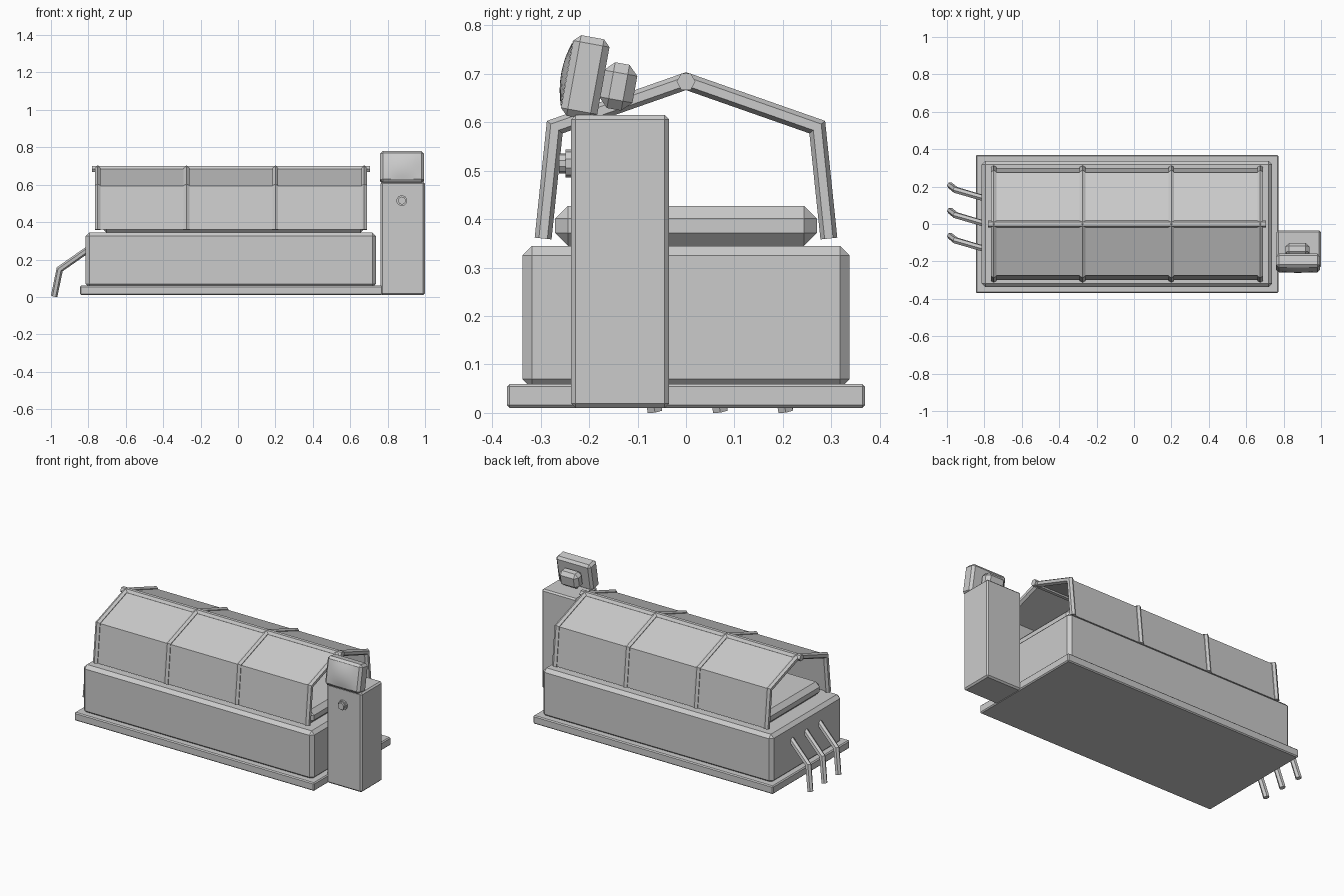
import bpy, bmesh, math
from mathutils import Vector, Matrix

if "Cube" in bpy.data.objects:
    bpy.data.objects.remove(bpy.data.objects["Cube"])


def finish(name, bm):
    bmesh.ops.recalc_face_normals(bm, faces=bm.faces[:])
    mesh = bpy.data.meshes.new(name)
    bm.to_mesh(mesh)
    bm.free()
    obj = bpy.data.objects.new(name, mesh)
    bpy.context.collection.objects.link(obj)
    return obj


def box(name, x, y, z, bevel, tilt=0):
    """Bevelled box from (min, max) ranges, optionally tilted about its centre's x axis."""
    bm = bmesh.new()
    bmesh.ops.create_cube(bm, size=1)
    bmesh.ops.scale(bm, vec=(x[1] - x[0], y[1] - y[0], z[1] - z[0]), verts=bm.verts)
    bmesh.ops.bevel(bm, geom=bm.edges[:], offset=bevel, segments=1, affect='EDGES')
    obj = finish(name, bm)
    obj.location = [sum(r) / 2 for r in (x, y, z)]
    obj.rotation_euler.x = tilt
    return obj


def tube(name, path, radius, normal, sides=6):
    """Mitred straight-segment tube with flat caps."""
    pts = [Vector(p) for p in path]
    bm = bmesh.new()
    rings = []
    for i, p in enumerate(pts):
        d0 = (p - pts[i - 1]).normalized() if i else (pts[1] - p).normalized()
        d1 = (pts[i + 1] - p).normalized() if i < len(pts) - 1 else d0
        t = (d0 + d1).normalized()
        b = t.cross(Vector(normal)).normalized()
        a = b.cross(t)
        b = b / t.dot(d0)
        angles = [2 * math.pi * k / sides for k in range(sides)]
        rings.append([bm.verts.new(p + radius * (b * math.cos(g) + a * math.sin(g)))
                      for g in angles])
    for r, s in zip(rings, rings[1:]):
        for k in range(sides):
            j = (k + 1) % sides
            bm.faces.new((r[k], r[j], s[j], s[k]))
    bm.faces.new(rings[0])
    bm.faces.new(rings[-1])
    return finish(name, bm)


def disc(name, x, y0, y1, z, radius):
    """Short cylinder pointing along y."""
    bm = bmesh.new()
    bmesh.ops.create_cone(bm, cap_ends=True, segments=10, radius1=radius, radius2=radius,
                          depth=abs(y1 - y0), matrix=Matrix.Rotation(math.pi / 2, 4, 'X'))
    obj = finish(name, bm)
    obj.location = (x, (y0 + y1) / 2, z)


# Plinth, bed body and mattress
box("plinth", (-0.845, 0.772), (-0.37, 0.37), (0.01, 0.06), 0.006)
box("bed_body", (-0.815, 0.738), (-0.338, 0.338), (0.05, 0.345), 0.02)
box("mattress", (-0.73, 0.682), (-0.27, 0.27), (0.345, 0.427), 0.026)

# Canopy ribs and ridge bar
arch = [(-0.295, 0.36), (-0.271, 0.59), (0, 0.685), (0.271, 0.59), (0.295, 0.36)]
for i in range(4):
    x = -0.75 + i * 0.475
    tube(f"canopy_rib_{i + 1}", [(x, y, z) for y, z in arch], 0.0175, (1, 0, 0))
tube("ridge_bar", [(-0.78, 0, 0.684), (0.705, 0, 0.684)], 0.0195, (0, 0, 1))

# Canopy panes: thin sheet following the arch
bm = bmesh.new()
rows = [[bm.verts.new((x, y, z)) for y, z in arch] for x in (-0.745, 0.672)]
for k in range(len(arch) - 1):
    bm.faces.new((rows[0][k], rows[0][k + 1], rows[1][k + 1], rows[1][k]))
canopy = finish("canopy_panes", bm)
solid = canopy.modifiers.new("thickness", 'SOLIDIFY')
solid.thickness = 0.01
solid.offset = 0
solid.use_even_offset = True

# Control post with dial
box("control_post", (0.763, 0.999), (-0.237, -0.035), (0.01, 0.615), 0.009)
disc("dial_flange", 0.876, -0.23, -0.249, 0.515, 0.029)
disc("dial_knob", 0.876, -0.245, -0.262, 0.515, 0.021)

# Tilted monitor with rear housing
TILT = -0.18
monitor = box("monitor", (0.76, 0.994), (-0.246, -0.17), (0.608, 0.777), 0.014, TILT)
box("monitor_rear_housing", (0.81, 0.938), (-0.175, -0.105), (0.626, 0.722), 0.02, TILT)

# Bulged screen on the monitor front
bm = bmesh.new()
bmesh.ops.create_grid(bm, x_segments=8, y_segments=8, size=0.5)
for v in bm.verts:
    u, w = v.co.x, v.co.y
    bulge = 0.012 * (1 - 4 * u * u) * (1 - 4 * w * w)
    v.co = (u * 0.2, -0.0385 - bulge, w * 0.138)
screen = finish("screen", bm)
screen.location = monitor.location
screen.rotation_euler.x = TILT
for p in screen.data.polygons:
    p.use_smooth = True

# Hoses at the far end
for i in range(3):
    y = -0.13 + i * 0.135
    tube(f"hose_{i + 1}", [(-0.80, y - 0.003, 0.255), (-0.953, y + 0.042, 0.148),
                           (-0.983, y + 0.066, 0.004)], 0.0175, (0, 1, 0))
